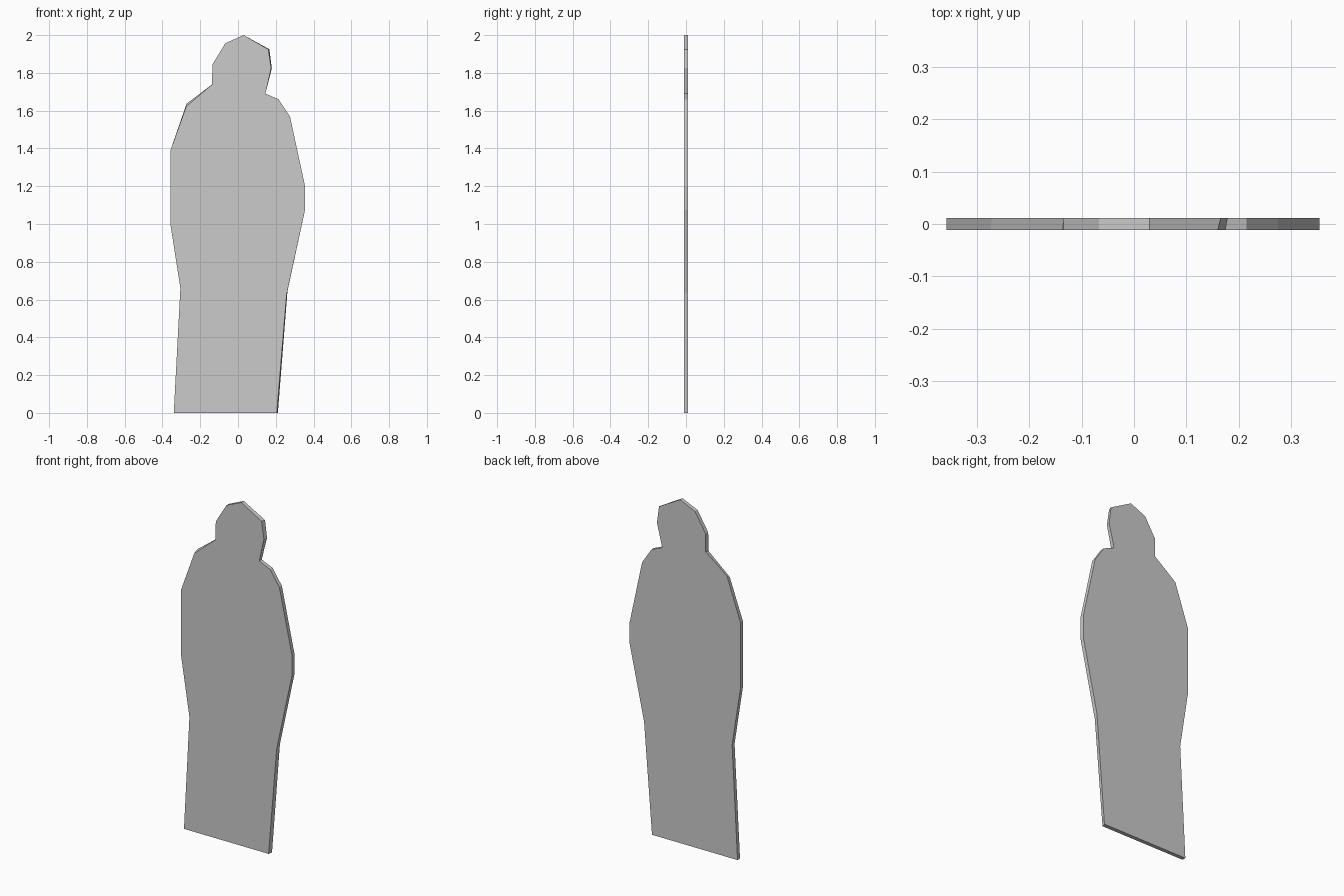
import bpy, bmesh

if "Cube" in bpy.data.objects:
    bpy.data.objects.remove(bpy.data.objects["Cube"])

HALF = 0.0115

# Outline of the standing figure on the front face (x, z), clockwise from the crown
front = [
    (0.03, 2.0), (0.16, 1.925), (0.175, 1.825), (0.145, 1.69), (0.215, 1.66),
    (0.275, 1.57), (0.355, 1.20), (0.355, 1.075), (0.257, 0.625), (0.205, 0.0),
    (-0.34, 0.0), (-0.305, 0.66), (-0.358, 1.0), (-0.358, 1.39),
    (-0.274, 1.622), (-0.138, 1.737), (-0.135, 1.845), (-0.067, 1.957),
]
# The back outline differs slightly at a few corners
back = list(front)
back[1] = (0.166, 1.925)
back[2] = (0.179, 1.825)
back[8] = (0.262, 0.645)
back[9] = (0.211, 0.0)
back[14] = (-0.272, 1.637)
back[15] = (-0.133, 1.742)

# Flat cut-out panel: two caps joined by a thin rim
bm = bmesh.new()
f = [bm.verts.new((x, -HALF, z)) for x, z in front]
b = [bm.verts.new((x, HALF, z)) for x, z in back]
bm.faces.new(f)
bm.faces.new(b[::-1])
n = len(f)
for i in range(n):
    j = (i + 1) % n
    bm.faces.new((f[j], f[i], b[i], b[j]))
bmesh.ops.recalc_face_normals(bm, faces=bm.faces)

mesh = bpy.data.meshes.new("figure_cutout")
bm.to_mesh(mesh)
bm.free()
bpy.context.collection.objects.link(bpy.data.objects.new("figure_cutout", mesh))
